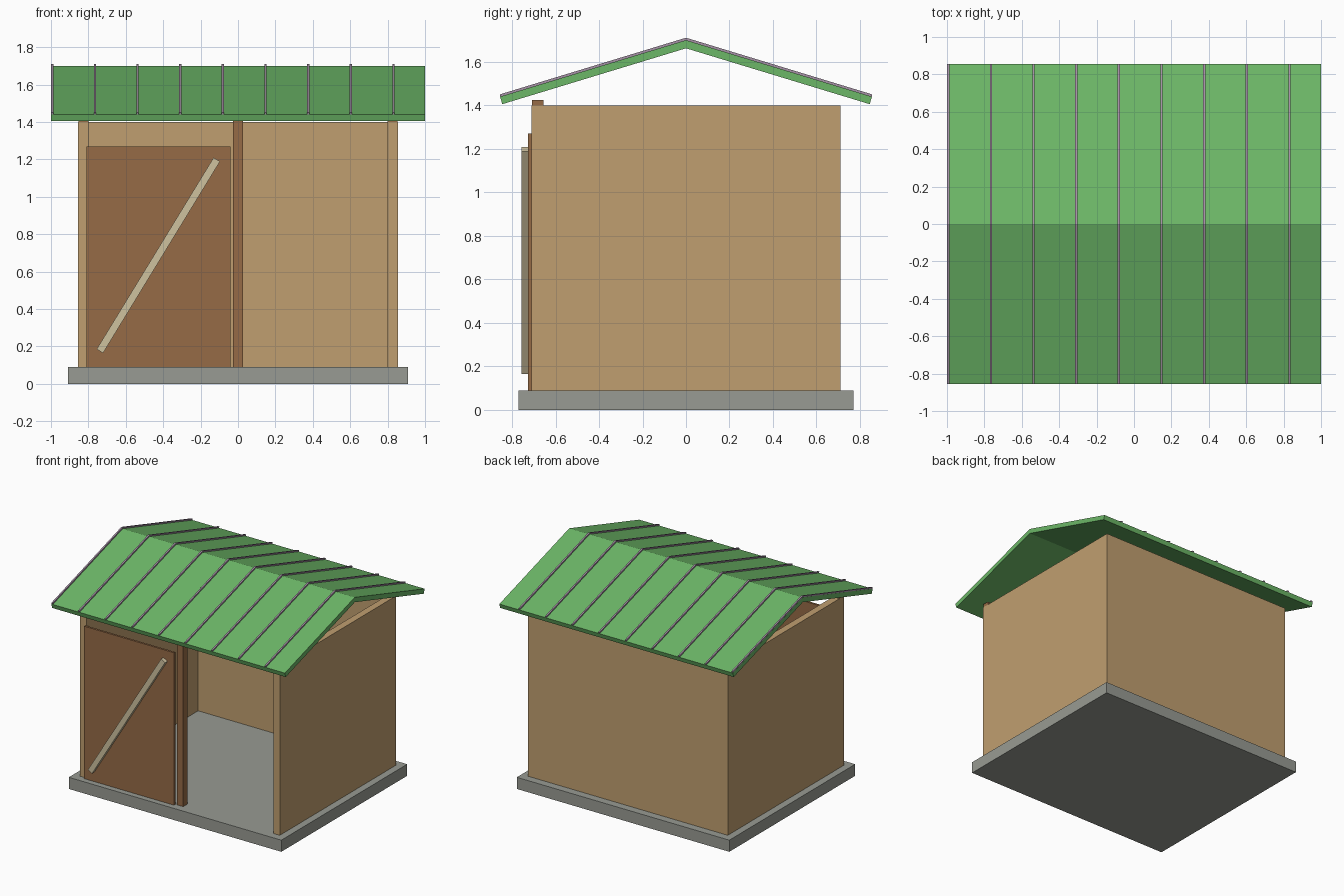
import bpy
import bmesh
import math
from mathutils import Matrix, Vector

cube = bpy.data.objects.get("Cube")
if cube:
    bpy.data.objects.remove(cube, do_unlink=True)


def material(name, hex_code):
    """Flat material from an sRGB hex string, stored as linear values."""
    srgb = [int(hex_code[i:i + 2], 16) / 255 for i in (0, 2, 4)]
    color = [c / 12.92 if c < 0.04 else ((c + 0.055) / 1.055) ** 2.4 for c in srgb] + [1]
    mat = bpy.data.materials.new(name)
    mat.use_nodes = True
    mat.diffuse_color = color
    mat.node_tree.nodes["Principled BSDF"].inputs["Base Color"].default_value = color
    return mat


concrete = material("concrete grey", "989B93")
plywood = material("plywood tan", "C09F70")
timber = material("timber brown", "966B46")
pale_wood = material("pale wood", "CFC29F")
roof_green = material("roof green", "6CB767")
seam_mauve = material("seam mauve", "A590A5")


def add_object(name, bm, mat):
    bmesh.ops.recalc_face_normals(bm, faces=bm.faces)
    mesh = bpy.data.meshes.new(name)
    bm.to_mesh(mesh)
    bm.free()
    mesh.materials.append(mat)
    obj = bpy.data.objects.new(name, mesh)
    bpy.context.collection.objects.link(obj)
    return obj


def box(name, low, high, mat):
    """Axis-aligned box between two corners."""
    low, high = Vector(low), Vector(high)
    bm = bmesh.new()
    fit = Matrix.Translation((low + high) / 2) @ Matrix.Diagonal((*(high - low), 1))
    bmesh.ops.create_cube(bm, size=1, matrix=fit)
    return add_object(name, bm, mat)


def extrude_x(name, profile, x0, x1, mat):
    """Extrude a (y, z) outline along x."""
    bm = bmesh.new()
    face = bm.faces.new([bm.verts.new((x0, y, z)) for y, z in profile])
    grown = bmesh.ops.extrude_face_region(bm, geom=[face])["geom"]
    verts = [v for v in grown if isinstance(v, bmesh.types.BMVert)]
    bmesh.ops.translate(bm, verts=verts, vec=(x1 - x0, 0, 0))
    return add_object(name, bm, mat)


# Floor slab
box("floor_slab", (-0.91, -0.77, 0), (0.91, 0.77, 0.09), concrete)

# Walls, open at the front
HALF_X, HALF_Y, WALL_TOP, THICK = 0.855, 0.71, 1.40, 0.055
box("back_wall", (-HALF_X, HALF_Y - THICK, 0.09), (HALF_X, HALF_Y, WALL_TOP), plywood)
for side, s in (("left", 1), ("right", -1)):
    xs = sorted((s * HALF_X, s * (HALF_X - THICK)))
    box(side + "_wall", (xs[0], -HALF_Y, 0.09),
        (xs[1], HALF_Y - THICK, WALL_TOP), plywood)

# Front posts; the outer two sit within the wall ends
for name, x in (("left_post", 0.827), ("middle_post", 0), ("right_post", -0.827)):
    box(name, (x - 0.027, -0.709, 0.05), (x + 0.027, -0.655, 1.425), timber)

# Sliding door with a diagonal brace
box("door", (-0.81, -0.726, 0.09), (-0.04, -0.71, 1.27), timber)
brace = box("door_brace", (-0.6, -0.015, -0.02), (0.6, 0.015, 0.02), pale_wood)
brace.location = (-0.426, -0.741, 0.687)
brace.rotation_euler.y = -math.radians(58.6)

# Gable roof: one folded sheet with square-cut eaves
SLOPE = Vector((0.855, -0.26)).normalized()
NORMAL = Vector((-SLOPE.y, SLOPE.x))


def folded_sheet(ridge, eave, thickness):
    """Closed outline of a symmetric sheet bent at the ridge."""
    eave = Vector(eave)
    under = eave - NORMAL * thickness
    low_ridge = ridge - thickness / NORMAL.y
    half = [eave, under]
    return ([(0, ridge)] + [tuple(p) for p in half] + [(0, low_ridge)]
            + [(-p.x, p.y) for p in reversed(half)])


extrude_x("roof", folded_sheet(1.70, (0.855, 1.44), 0.036), -1, 1, roof_green)

# Raised roof seams
for i in range(9):
    x = -0.993 + i * 0.228
    extrude_x(f"roof_seam_{i + 1}", folded_sheet(1.711, (0.856, 1.4505), 0.012),
              x - 0.006, x + 0.006, seam_mauve)
